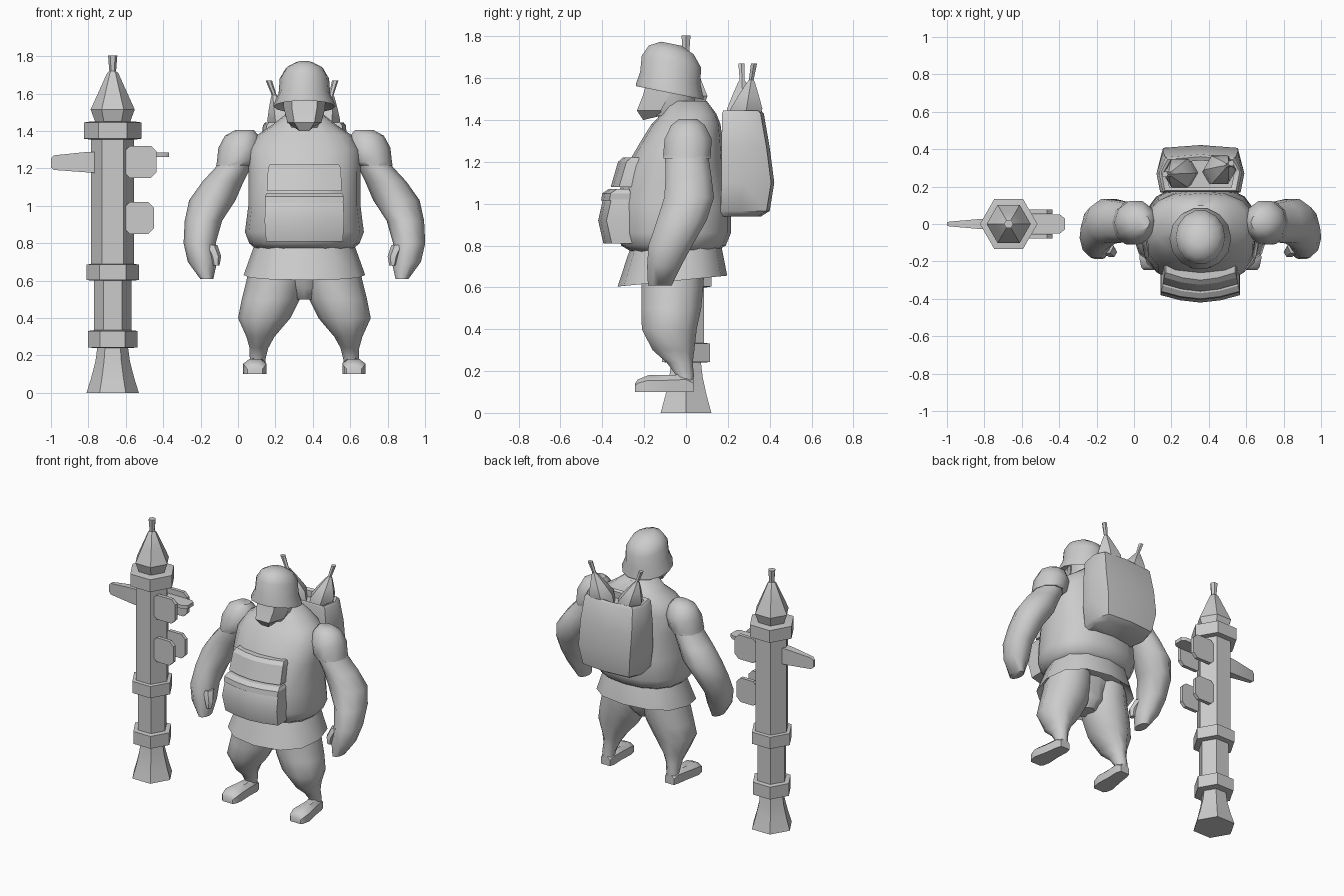
import bpy, bmesh, math
from mathutils import Vector

CX = 0.355    # centre line of the figure
LX = -0.67    # axis of the launcher

grey = bpy.data.materials.new("plain grey")
grey.diffuse_color = (0.6, 0.6, 0.6, 1)


def skin(name, rings, angle=40):
    """Closed surface through rings that have equal point counts."""
    bm = bmesh.new()
    vs = [[bm.verts.new(p) for p in r] for r in rings]
    n = len(vs[0])
    for a, b in zip(vs, vs[1:]):
        for i in range(n):
            j = (i + 1) % n
            bm.faces.new((a[i], a[j], b[j], b[i]))
    bm.faces.new(vs[0][::-1])
    bm.faces.new(vs[-1])
    bmesh.ops.recalc_face_normals(bm, faces=bm.faces)
    me = bpy.data.meshes.new(name)
    bm.to_mesh(me)
    bm.free()
    me.materials.append(grey)
    ob = bpy.data.objects.new(name, me)
    bpy.context.collection.objects.link(ob)
    bpy.ops.object.select_all(action='DESELECT')
    ob.select_set(True)
    bpy.context.view_layer.objects.active = ob
    bpy.ops.object.shade_smooth_by_angle(angle=math.radians(angle))
    return ob


def oval(x, y, z, rx, ry, n=12, power=1.0, slope=0.0, phase=0.0):
    """Horizontal ring; power < 1 squares it, slope tilts it along y."""
    pts = []
    for i in range(n):
        a = 2 * math.pi * i / n + phase
        c, s = math.cos(a), math.sin(a)
        dx = rx * math.copysign(abs(c) ** power, c)
        dy = ry * math.copysign(abs(s) ** power, s)
        pts.append((x + dx, y + dy, z + slope * dy))
    return pts


def loft(name, rows, n=12, power=1.0, slope=0.0, side=1, angle=40):
    """Rows are (offset from centre line, y, z, rx, ry)."""
    return skin(name, [oval(CX + side * u, y, z, rx, ry, n, power, slope)
                       for u, y, z, rx, ry in rows], angle)


def lathe(name, profile, n=6, angle=35):
    return skin(name, [oval(LX, 0, z, r, r, n) for r, z in profile], angle)


def plate(name, x0, x1, z0, z1, y, t, cut):
    """Upright plate with clipped corners."""
    o = [(x0 + cut, z0), (x1 - cut, z0), (x1, z0 + cut), (x1, z1 - cut),
         (x1 - cut, z1), (x0 + cut, z1), (x0, z1 - cut), (x0, z0 + cut)]
    return skin(name, [[(x, y + d, z) for x, z in o] for d in (-t / 2, t / 2)])


# --- launcher: flared nozzle, tubes, collars and warhead
lathe("launcher_nozzle", [(0.14, 0), (0.115, 0.08), (0.092, 0.17), (0.08, 0.26)])
lathe("launcher_rear_tube", [(0.1, 0.3), (0.1, 0.63)])
lathe("launcher_main_tube", [(0.115, 0.65), (0.115, 1.4)])
for i, (r, z0, z1) in enumerate([(0.133, 0.24, 0.335), (0.14, 0.6, 0.69), (0.154, 1.355, 1.45)]):
    lathe("launcher_collar_%d" % i, [(r - 0.03, z0), (r, z0 + 0.004), (r, z1 - 0.004), (r - 0.03, z1)])
lathe("launcher_warhead", [(0.09, 1.44), (0.118, 1.515), (0.075, 1.61), (0.03, 1.71),
                           (0.018, 1.72), (0.025, 1.805)])

# --- launcher grip, side plates and sight
skin("launcher_grip", [[(x, -w, z0), (x, w, z0), (x, w, z1), (x, -w, z1)]
                       for x, w, z0, z1 in [(-0.74, 0.03, 1.175, 1.29), (-0.82, 0.027, 1.18, 1.287),
                                            (-0.985, 0.013, 1.192, 1.27), (-1.0, 0.008, 1.205, 1.255)]])
for y in (-0.066, 0.066):
    plate("launcher_upper_plate", -0.61, -0.435, 1.15, 1.32, y, 0.025, 0.03)
    plate("launcher_lower_plate", -0.61, -0.45, 0.85, 1.02, y, 0.025, 0.03)
sight = [(-0.6, -0.05), (-0.395, -0.05), (-0.37, -0.03), (-0.37, 0.03), (-0.395, 0.05), (-0.6, 0.05)]
skin("launcher_sight", [[(x, y, z) for x, y in sight] for z in (1.26, 1.285)])

# --- torso, skirt of the tunic
loft("torso", [(0, -0.06, 0.77, 0.26, 0.2), (0, -0.06, 0.80, 0.295, 0.25), (0, -0.055, 0.86, 0.318, 0.27),
               (0, -0.06, 1.0, 0.3, 0.275), (0, -0.05, 1.18, 0.3, 0.235), (0, -0.02, 1.3, 0.3, 0.195),
               (0, 0.0, 1.38, 0.25, 0.165), (0, 0.015, 1.43, 0.175, 0.13), (0, 0.0, 1.49, 0.1, 0.1)],
     n=16, power=0.85, angle=50)
loft("tunic_skirt", [(0, -0.055, 0.81, 0.26, 0.21), (0, -0.055, 0.77, 0.275, 0.225),
                     (0, -0.065, 0.63, 0.325, 0.262), (0, -0.06, 0.69, 0.25, 0.2)],
     n=12, power=0.85, slope=0.1)

# --- head, face mask and helmet
loft("head", [(0, -0.06, 1.42, 0.085, 0.1), (0, -0.07, 1.5, 0.105, 0.12), (0, -0.07, 1.62, 0.115, 0.125)], n=10)


def mask_ring(z, w, yf, yb, dz=0.0):
    return [(CX - w, yb, z + dz), (CX - w * 0.6, yf, z), (CX + w * 0.6, yf, z), (CX + w, yb, z + dz)]


skin("face_mask", [mask_ring(1.59, 0.115, -0.185, -0.07), mask_ring(1.52, 0.11, -0.205, -0.08),
                   mask_ring(1.445, 0.09, -0.235, -0.12), mask_ring(1.40, 0.045, -0.205, -0.12, 0.02)], 25)
loft("helmet", [(0, -0.08, 1.56, 0.11, 0.12), (0, -0.078, 1.53, 0.165, 0.165), (0, -0.078, 1.542, 0.165, 0.165),
                (0, -0.075, 1.60, 0.138, 0.148), (0, -0.07, 1.68, 0.132, 0.145),
                (0, -0.07, 1.735, 0.1, 0.11), (0, -0.07, 1.765, 0.045, 0.05)], n=14, slope=-0.2)

# --- chest pouches, bowed outward across the front


def pouch(name, rows):
    """Rows are (z, half width, front y, back y)."""
    skin(name, [[(CX - w, b, z), (CX - w, f + 0.04, z), (CX - 0.5 * w, f + 0.012, z), (CX, f, z),
                 (CX + 0.5 * w, f + 0.012, z), (CX + w, f + 0.04, z), (CX + w, b, z)]
                for z, w, f, b in rows], 30)


pouch("lower_pouch", [(0.81, 0.205, -0.395, -0.24), (0.92, 0.213, -0.42, -0.24),
                      (1.03, 0.207, -0.395, -0.24), (1.06, 0.2, -0.38, -0.24)])
pouch("lower_pouch_flap", [(1.015, 0.207, -0.406, -0.27), (1.05, 0.21, -0.4, -0.27), (1.07, 0.2, -0.37, -0.27)])
pouch("upper_pouch", [(1.08, 0.2, -0.36, -0.22), (1.2, 0.195, -0.325, -0.2), (1.222, 0.185, -0.3, -0.2)])

# --- arms and legs, both sides
for side, tag in ((1, "left"), (-1, "right")):
    loft(tag + "_shoulder", [(0.375, 0.005, 1.215, 0.097, 0.117), (0.36, 0.005, 1.235, 0.108, 0.12),
                             (0.345, 0.01, 1.31, 0.115, 0.118), (0.335, 0.01, 1.375, 0.09, 0.085),
                             (0.32, 0.01, 1.405, 0.05, 0.045)], n=10, side=side)
    loft(tag + "_arm", [(0.35, 0.005, 1.28, 0.09, 0.1), (0.378, 0.005, 1.21, 0.093, 0.11),
                        (0.435, 0.012, 1.13, 0.11, 0.115), (0.492, 0.015, 1.03, 0.124, 0.125),
                        (0.54, -0.02, 0.92, 0.1, 0.125), (0.56, -0.075, 0.8, 0.086, 0.11),
                        (0.545, -0.105, 0.7, 0.078, 0.085), (0.522, -0.125, 0.61, 0.035, 0.06)],
         n=10, side=side, angle=55)
    # thumb
    loft(tag + "_thumb", [(0.5, -0.12, 0.79, 0.035, 0.04), (0.475, -0.15, 0.73, 0.03, 0.03),
                          (0.472, -0.155, 0.68, 0.018, 0.02)], n=6, side=side)
    loft(tag + "_leg", [(0.14, -0.06, 0.74, 0.14, 0.16), (0.155, -0.065, 0.6, 0.155, 0.155),
                        (0.18, -0.07, 0.5, 0.155, 0.15), (0.215, -0.08, 0.4, 0.14, 0.138),
                        (0.235, -0.06, 0.3, 0.075, 0.105), (0.243, -0.03, 0.24, 0.05, 0.065),
                        (0.25, -0.005, 0.18, 0.042, 0.045), (0.25, -0.005, 0.13, 0.042, 0.04)],
         n=10, side=side, angle=50)
    # foot, lofted from heel to toe
    skin(tag + "_foot", [[(CX + side * (c + k * w), y, z) for k, z in
                          ((-1, 0.1), (1, 0.1), (1, 0.1 + 0.7 * h), (0.5, 0.1 + h), (-0.5, 0.1 + h), (-1, 0.1 + 0.7 * h))]
                         for y, c, w, h in ((0.035, 0.25, 0.035, 0.06), (0.0, 0.25, 0.045, 0.085),
                                            (-0.09, 0.258, 0.05, 0.08), (-0.18, 0.265, 0.062, 0.08),
                                            (-0.23, 0.265, 0.052, 0.06), (-0.245, 0.265, 0.04, 0.04))])
loft("crotch", [(0, -0.06, 0.7, 0.2, 0.14), (0, -0.06, 0.56, 0.12, 0.12), (0, -0.06, 0.5, 0.05, 0.07)], n=8)

# --- backpack with a recessed open top


def pack_ring(z, w, front, back):
    return [(CX - w + 0.02, front, z), (CX - w, front + 0.1, z), (CX - w + 0.035, back - 0.015, z), (CX, back, z),
            (CX + w - 0.035, back - 0.015, z), (CX + w, front + 0.1, z), (CX + w - 0.02, front, z)]


skin("backpack", [pack_ring(0.94, 0.19, 0.165, 0.36), pack_ring(0.965, 0.215, 0.165, 0.4),
                  pack_ring(1.1, 0.235, 0.17, 0.422), pack_ring(1.27, 0.235, 0.17, 0.4),
                  pack_ring(1.43, 0.222, 0.172, 0.372), pack_ring(1.445, 0.21, 0.178, 0.36),
                  pack_ring(1.435, 0.185, 0.195, 0.34), pack_ring(1.39, 0.185, 0.195, 0.34)])

# --- spare warheads leaning outward in the pack
for name, base, tip in (("spare_warhead_a", (0.275, 0.275, 1.37), (0.165, 0.265, 1.67)),
                        ("spare_warhead_b", (0.435, 0.275, 1.37), (0.52, 0.325, 1.67))):
    b, t = Vector(base), Vector(tip)
    rings = []
    for k, r in ((0, 0.07), (0.28, 0.088), (0.5, 0.055), (0.7, 0.022), (0.74, 0.013), (1, 0.017)):
        p = b.lerp(t, k)
        rings.append(oval(p.x, p.y, p.z, r, r, 6))
    skin(name, rings, 35)
